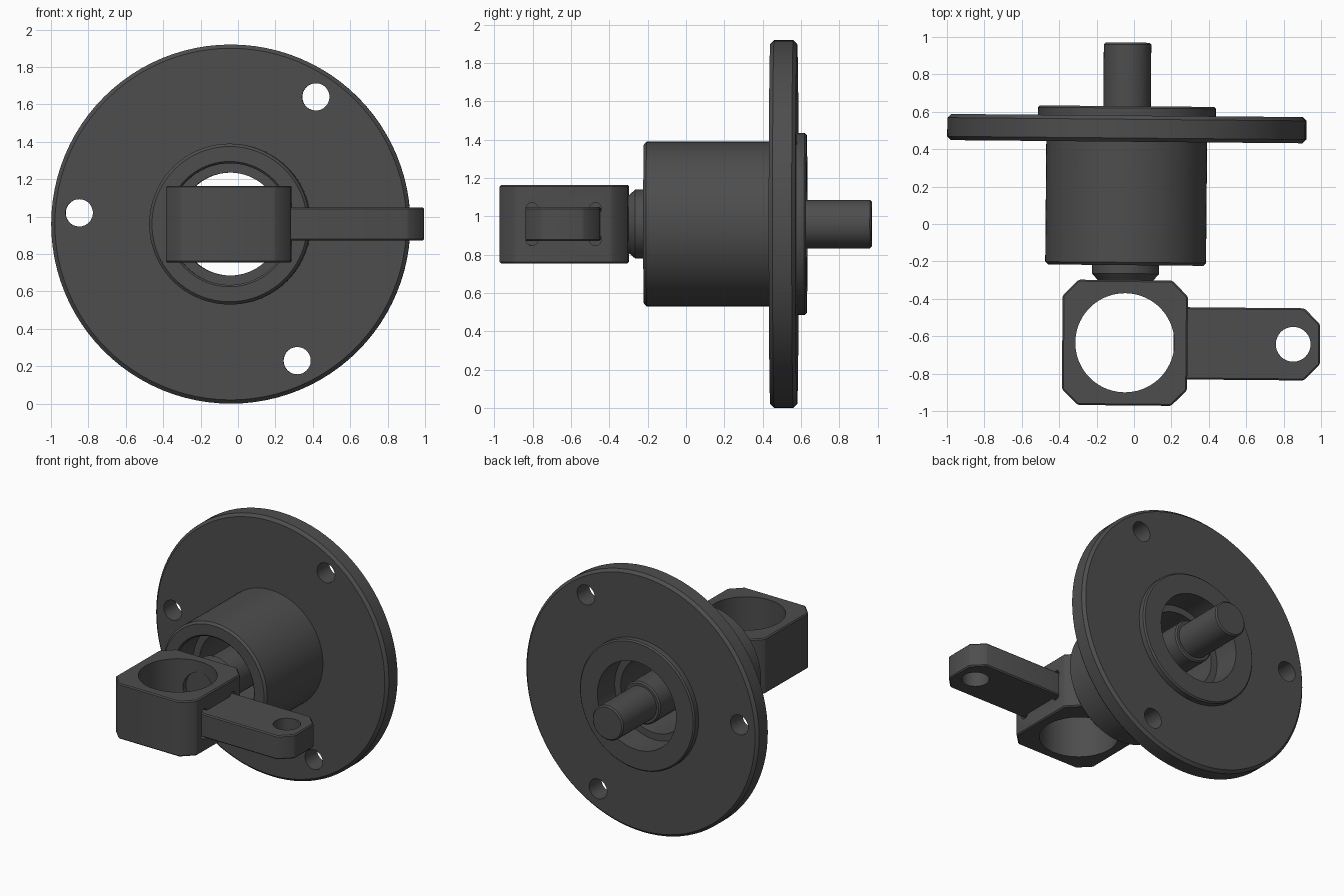
import bpy, bmesh, math
from mathutils import Matrix, Vector

if "Cube" in bpy.data.objects:
    bpy.data.objects.remove(bpy.data.objects["Cube"], do_unlink=True)

AXIS_Z = 0.96
BLOCK_Y = -0.635
# The whole assembly sits very slightly turned about the vertical
PLACE = Matrix.Translation((-0.043, 0, AXIS_Z)) @ Matrix.Rotation(-0.009, 4, 'Z')

metal = bpy.data.materials.new("dark grey metal")
metal.use_nodes = True
metal.diffuse_color = (0.075, 0.075, 0.075, 1)
metal.node_tree.nodes["Principled BSDF"].inputs["Base Color"].default_value = metal.diffuse_color


def finish(bm, name):
    bmesh.ops.recalc_face_normals(bm, faces=bm.faces)
    bm.transform(PLACE)
    mesh = bpy.data.meshes.new(name)
    bm.to_mesh(mesh)
    bm.free()
    mesh.materials.append(metal)
    obj = bpy.data.objects.new(name, mesh)
    bpy.context.collection.objects.link(obj)
    return obj


def revolve(name, profile, closed=False, steps=72):
    """Turn (radius, y) points about the y axis."""
    bm = bmesh.new()
    verts = [bm.verts.new((r, y, 0)) for r, y in profile]
    pairs = list(zip(verts, verts[1:]))
    if closed:
        pairs.append((verts[-1], verts[0]))
    edges = [bm.edges.new(p) for p in pairs]
    bmesh.ops.spin(bm, geom=verts + edges, cent=(0, 0, 0), axis=(0, 1, 0),
                   angle=math.tau, steps=steps, use_duplicate=False)
    bmesh.ops.remove_doubles(bm, verts=bm.verts, dist=0.0005)
    return finish(bm, name)


def prism(name, outline, half_height, bevel=0.008):
    """Extrude an (x, y) outline evenly up and down."""
    bm = bmesh.new()
    face = bm.faces.new([bm.verts.new((x, y, -half_height)) for x, y in outline])
    top = bmesh.ops.extrude_face_region(bm, geom=[face])["geom"]
    bmesh.ops.translate(bm, vec=(0, 0, 2 * half_height),
                        verts=[v for v in top if isinstance(v, bmesh.types.BMVert)])
    bmesh.ops.recalc_face_normals(bm, faces=bm.faces)
    bmesh.ops.bevel(bm, geom=bm.edges[:], offset=bevel, segments=1, affect='EDGES')
    return finish(bm, name)


def drill(obj, centre, radius, depth, axis, segments=48):
    """Cut a round hole along the given axis."""
    bm = bmesh.new()
    turn = Vector((0, 0, 1)).rotation_difference(Vector(axis)).to_matrix().to_4x4()
    bmesh.ops.create_cone(bm, cap_ends=True, segments=segments, radius1=radius,
                          radius2=radius, depth=depth,
                          matrix=Matrix.Translation(centre) @ turn)
    cutter = finish(bm, "cutter")
    cutter.hide_render = True
    mod = obj.modifiers.new("hole", 'BOOLEAN')
    mod.operation, mod.solver, mod.object = 'DIFFERENCE', 'EXACT', cutter
    bpy.context.view_layer.objects.active = obj
    bpy.ops.object.modifier_apply(modifier=mod.name)
    bpy.data.objects.remove(cutter, do_unlink=True)


# Flanged housing: sleeve, disc and rear boss with a stepped bore
housing = revolve("flanged_housing", [
    (0.335, -0.22), (0.415, -0.22), (0.43, -0.205), (0.43, 0.44),
    (0.94, 0.44), (0.96, 0.46), (0.96, 0.56), (0.94, 0.58),
    (0.475, 0.58), (0.475, 0.62), (0.465, 0.63), (0.325, 0.63),
    (0.325, 0.43), (0.275, 0.43), (0.275, 0.0), (0.325, 0.0), (0.325, -0.21),
], closed=True, steps=96)

# Three mounting holes through the disc
for x, z in ((-0.81, 0.06), (0.455, 0.68), (0.355, -0.73)):
    drill(housing, (x, 0.51, z), 0.073, 0.4, (0, 1, 0))

# Stepped shaft with a collar against the block
revolve("shaft", [
    (0, -0.365), (0.125, -0.365), (0.125, -0.31), (0.145, -0.305), (0.18, -0.265),
    (0.18, -0.2), (0.155, -0.18), (0.155, 0.57), (0.145, 0.58),
    (0.127, 0.58), (0.127, 0.96), (0.117, 0.97), (0, 0.97),
])

# Square clamp block with cut corners and a vertical bore
s, c = 0.335, 0.085
block = prism("clamp_block", [
    (-s, BLOCK_Y - s + c), (-s + c, BLOCK_Y - s), (s - c, BLOCK_Y - s), (s, BLOCK_Y - s + c),
    (s, BLOCK_Y + s - c), (s - c, BLOCK_Y + s), (-s + c, BLOCK_Y + s), (-s, BLOCK_Y + s - c),
], 0.205)
drill(block, (0, BLOCK_Y, 0), 0.265, 1, (0, 0, 1), 72)
drill(block, (0, BLOCK_Y + 0.3, 0), 0.125, 0.2, (0, 1, 0))
# Corner reliefs around the arm socket
for sy in (-1, 1):
    for sz in (-1, 1):
        drill(block, (0.33, BLOCK_Y + sy * 0.165, sz * 0.08), 0.032, 0.1, (1, 0, 0), 20)

# Lever arm with a cut end and an eye hole
w, end = 0.193, 1.043
arm = prism("lever_arm", [
    (0.26, BLOCK_Y - w), (end - c, BLOCK_Y - w), (end, BLOCK_Y - w + c),
    (end, BLOCK_Y + w - c), (end - c, BLOCK_Y + w), (0.26, BLOCK_Y + w),
], 0.088)
drill(arm, (0.9, BLOCK_Y, 0), 0.093, 1, (0, 0, 1))

# Smooth the round surfaces and keep edges crisp
bpy.ops.object.select_all(action='DESELECT')
for name in ("flanged_housing", "shaft", "clamp_block", "lever_arm"):
    bpy.data.objects[name].select_set(True)
bpy.context.view_layer.objects.active = housing
bpy.ops.object.shade_smooth_by_angle(angle=math.radians(30))
